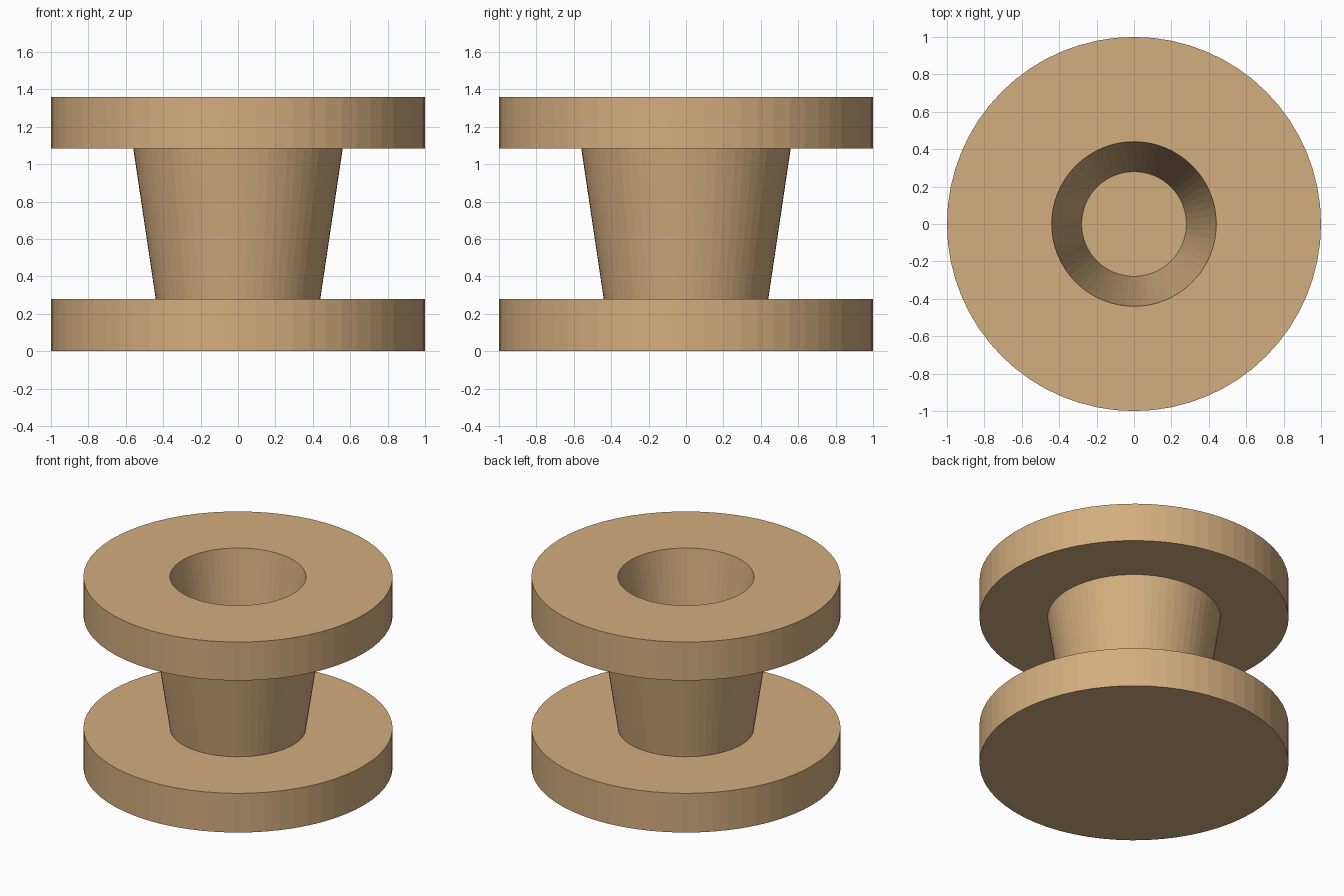
import bpy, bmesh
from math import cos, sin, tau

if "Cube" in bpy.data.objects:
    bpy.data.objects.remove(bpy.data.objects["Cube"])

SIDES = 64

wood = bpy.data.materials.new("tan")
wood.diffuse_color = (0.65, 0.42, 0.21, 1)
wood.use_nodes = True
wood.node_tree.nodes["Principled BSDF"].inputs["Base Color"].default_value = wood.diffuse_color


def lathe(name, profile):
    """Revolve (radius, z) points around z; radius 0 closes with a flat cap."""
    bm = bmesh.new()
    rings = [[bm.verts.new((r * cos(tau * i / SIDES), r * sin(tau * i / SIDES), z))
              for i in range(SIDES)] for r, z in profile]
    for a, b in zip(rings, rings[1:]):
        for i in range(SIDES):
            j = (i + 1) % SIDES
            bm.faces.new((a[i], a[j], b[j], b[i]))
    bm.faces.new(rings[0][::-1])
    bm.faces.new(rings[-1])
    bmesh.ops.recalc_face_normals(bm, faces=bm.faces)
    mesh = bpy.data.meshes.new(name)
    bm.to_mesh(mesh)
    bm.free()
    mesh.materials.append(wood)
    obj = bpy.data.objects.new(name, mesh)
    bpy.context.collection.objects.link(obj)
    return obj


# Base disc, tapered hub, top flange and tapered bore as one turned solid
lathe("flanged_spool", [
    (1.0, 0.0), (1.0, 0.28),        # base disc rim
    (0.44, 0.28), (0.56, 1.085),    # hub
    (1.0, 1.085), (1.0, 1.36),      # top flange rim
    (0.44, 1.36), (0.28, 0.28),     # bore down to its floor
])
